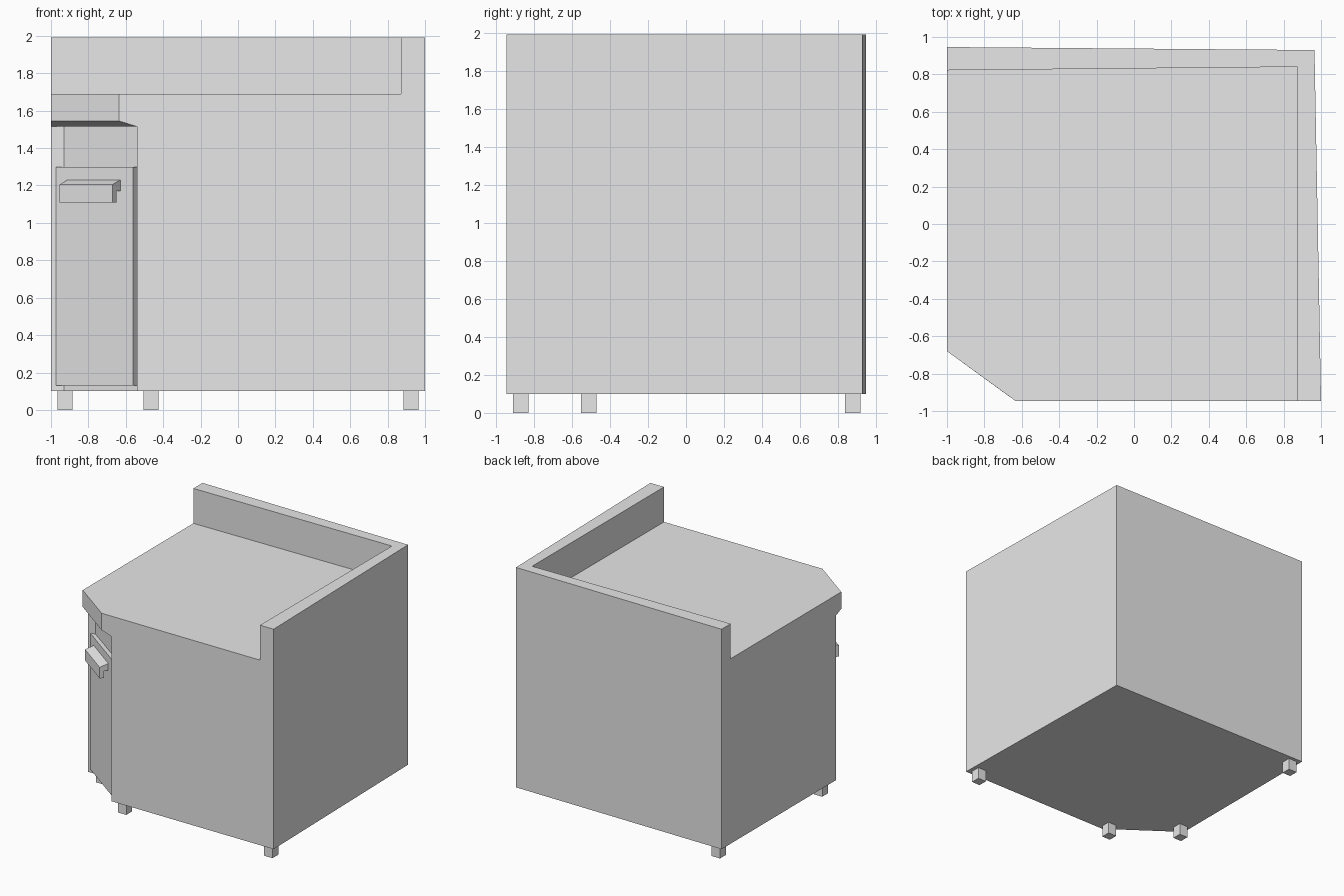
import bpy, bmesh
from mathutils import Vector

if "Cube" in bpy.data.objects:
    bpy.data.objects.remove(bpy.data.objects["Cube"], do_unlink=True)

grey = bpy.data.materials.new("light_grey")
grey.use_nodes = True
GREY = (0.8, 0.8, 0.8, 1)
grey.diffuse_color = GREY
grey.node_tree.nodes["Principled BSDF"].inputs["Base Color"].default_value = GREY


def loft(name, lower, upper):
    """Solid between two matching rings of 3D points."""
    bm = bmesh.new()
    a = [bm.verts.new(p) for p in lower]
    b = [bm.verts.new(p) for p in upper]
    bm.faces.new(a)
    bm.faces.new(b)
    n = len(a)
    for i in range(n):
        j = (i + 1) % n
        bm.faces.new((a[i], a[j], b[j], b[i]))
    bmesh.ops.recalc_face_normals(bm, faces=bm.faces)
    mesh = bpy.data.meshes.new(name)
    bm.to_mesh(mesh)
    bm.free()
    mesh.materials.append(grey)
    ob = bpy.data.objects.new(name, mesh)
    bpy.context.collection.objects.link(ob)
    return ob


def prism(name, plan, z0, z1):
    return loft(name, [(x, y, z0) for x, y in plan], [(x, y, z1) for x, y in plan])


def cut(target, cutter):
    mod = target.modifiers.new("cut", "BOOLEAN")
    mod.operation = "DIFFERENCE"
    mod.solver = "EXACT"
    mod.object = cutter
    cutter.hide_render = True
    bpy.context.view_layer.objects.active = target
    bpy.ops.object.modifier_apply(modifier=mod.name)
    bpy.data.objects.remove(cutter, do_unlink=True)


FRONT = -0.945
# Cabinet with worktop and rear upstand
cabinet = prism("cabinet", [(-1, 0.946), (0.965, 0.93), (1, FRONT),
                            (-0.635, FRONT), (-1, -0.68)], 0.1, 1.99)

# Space above the worktop, leaving the upstand on two sides
cut(cabinet, prism("worktop_cutter", [(-1.2, 0.82), (0.875, 0.84),
                                      (0.87, -1.2), (-1.2, -1.2)], 1.69, 2.2))

# Recess for the corner door
cut(cabinet, prism("recess_cutter", [(-0.54, -1.2), (-0.54, -0.885), (-0.93, -0.605),
                                     (-1.2, -0.605), (-1.2, -1.2)], 0, 1.515))

# Sloped underside of the worktop overhang
along = Vector((0.46, -0.335, 0)).normalized()
outward = Vector((along.y, -along.x, 0))


def slope_ring(x, y, z):
    p = Vector((x, y, z))
    s, e = p - along * 0.3, p + along
    return [s, e, e + outward * 0.5, s + outward * 0.5]


cut(cabinet, loft("slope_cutter", slope_ring(-1, -0.61, 1.515), slope_ring(-1, -0.68, 1.545)))

# Corner door panel
right = Vector((-0.54, -0.885, 0))
left = right - along * 0.51
door = [right, left, left + outward * 0.035, right + outward * 0.035]
prism("corner_door", [p.xy for p in door], 0.13, 1.3)

# Hooked door handle: profile as (distance from door, height)
profile = [(0, 1.17), (0, 1.23), (0.07, 1.205), (0.07, 1.11), (0.035, 1.11), (0.035, 1.17)]
base = right + outward * 0.035
loft("door_handle", *[[base - along * s + outward * d + Vector((0, 0, z)) for d, z in profile]
                      for s in (0.085, 0.435)])

# Feet
for name, x, y in (("front_left", 0.925, -0.87), ("front_door", -0.465, -0.87),
                   ("side_door", -0.925, -0.512), ("back_right", -0.925, 0.877)):
    h = 0.04
    prism(name + "_foot", [(x - h, y - h), (x + h, y - h), (x + h, y + h), (x - h, y + h)], 0, 0.1)
